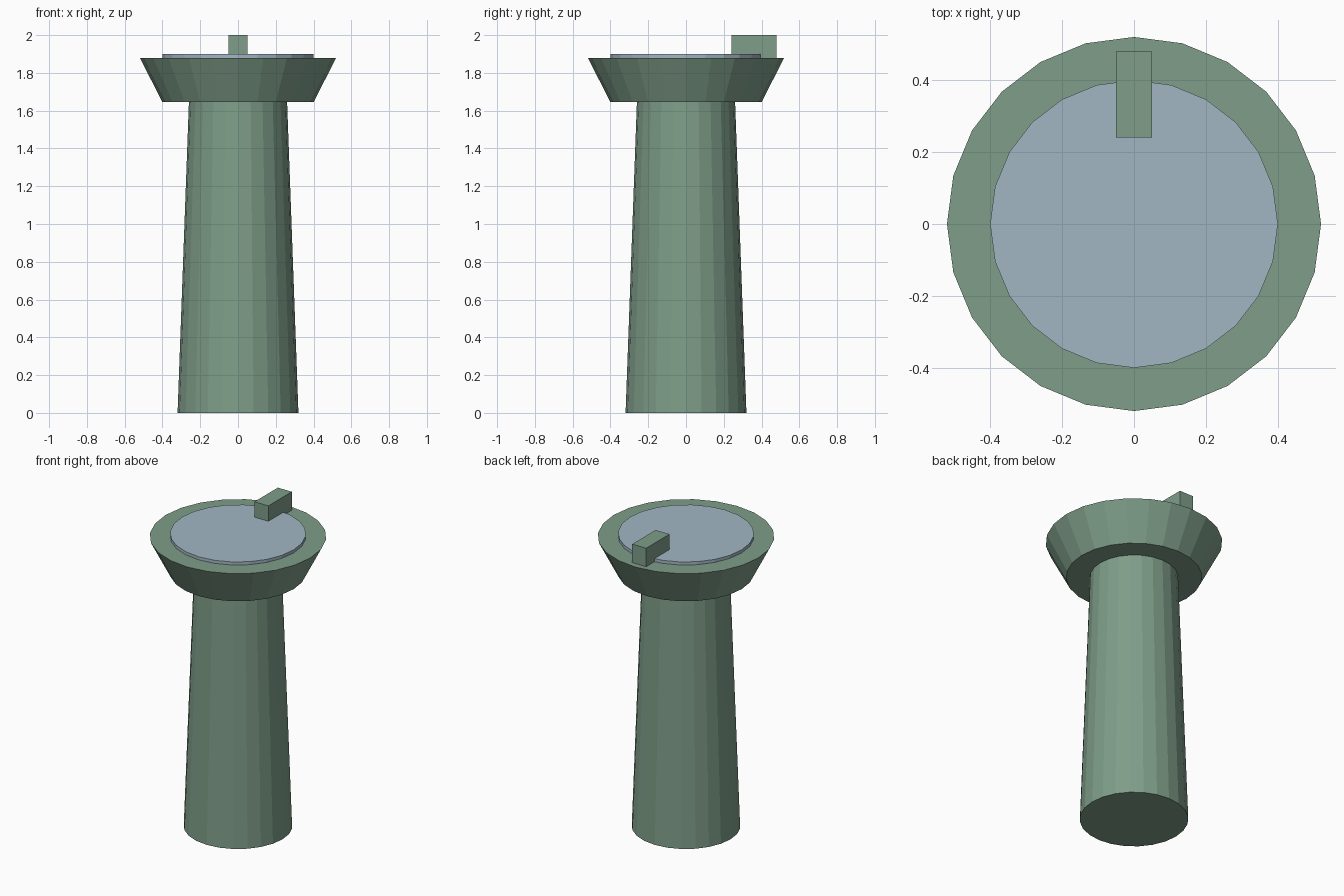
import bpy
import math

if "Cube" in bpy.data.objects:
    bpy.data.objects.remove(bpy.data.objects["Cube"])


def material(name, rgb):
    mat = bpy.data.materials.new(name)
    mat.diffuse_color = (*rgb, 1)
    mat.use_nodes = True
    mat.node_tree.nodes["Principled BSDF"].inputs["Base Color"].default_value = mat.diffuse_color
    return mat


green = material("green_metal", (0.21, 0.34, 0.25))
blue = material("water_blue", (0.36, 0.47, 0.55))


def frustum(name, r_bottom, r_top, z0, z1, mat, sides=24):
    bpy.ops.mesh.primitive_cone_add(vertices=sides, radius1=r_bottom, radius2=r_top,
                                    depth=z1 - z0, location=(0, 0, (z0 + z1) / 2))
    obj = bpy.context.object
    obj.name = name
    obj.data.materials.append(mat)
    return obj


# Tapered column, flared basin and raised water disc
frustum("column", 0.32, 0.26, 0, 1.645, green)
frustum("basin", 0.40, 0.52, 1.645, 1.88, green)
frustum("water", 0.40, 0.40, 1.86, 1.90, blue)

# Spout block at the back of the rim
bpy.ops.mesh.primitive_cube_add(size=1, location=(0, 0.36, 1.94))
spout = bpy.context.object
spout.name = "spout"
spout.scale = (0.10, 0.24, 0.12)
spout.data.materials.append(green)
bpy.ops.object.transform_apply(location=False, rotation=False, scale=True)
